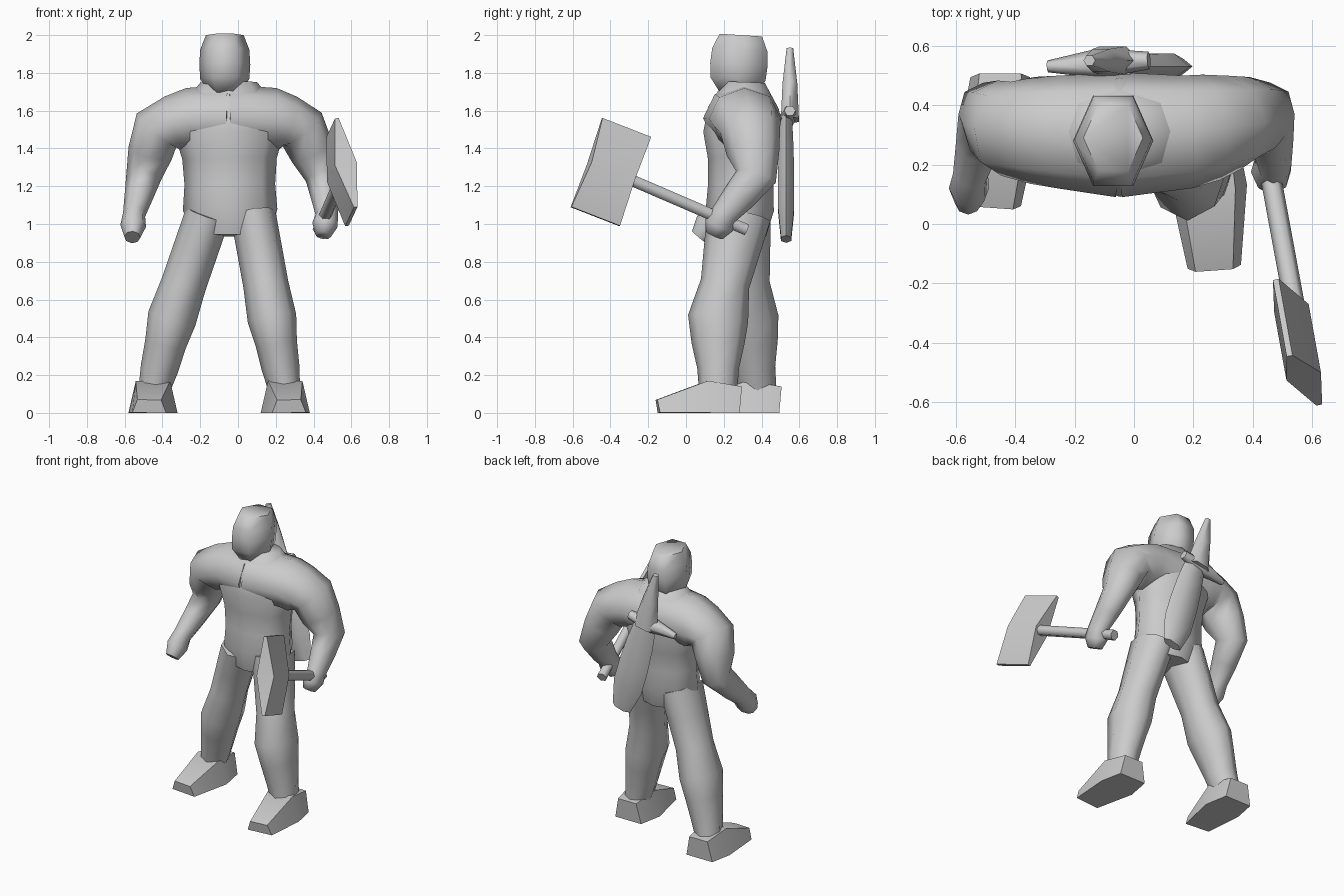
import bpy
import bmesh
from math import cos, sin, pi, sqrt, radians
from mathutils import Vector

default_cube = bpy.data.objects.get("Cube")
if default_cube:
    bpy.data.objects.remove(default_cube, do_unlink=True)

# One plain grey covers the whole figure
GREY = (0.6, 0.6, 0.6, 1)
grey = bpy.data.materials.new("plain_grey")
grey.use_nodes = True
grey.diffuse_color = GREY
shader = grey.node_tree.nodes["Principled BSDF"]
shader.inputs["Base Color"].default_value = GREY

SIDEWAYS = Vector((1, 0, 0))
BACKWARD = Vector((0, 1, 0))


def spread_along(joints, count):
    """Place count points along a jointed path, evenly over its segments."""
    points = [Vector(joint) for joint in joints]
    segments = len(points) - 1
    placed = []
    for i in range(count):
        position = i * segments / (count - 1)
        index = min(int(position), segments - 1)
        placed.append(points[index].lerp(points[index + 1], position - index))
    return placed


def add_object(name, bm):
    """Turn the finished bmesh into a smooth grey object with crisp edges."""
    bmesh.ops.recalc_face_normals(bm, faces=bm.faces)
    mesh = bpy.data.meshes.new(name)
    bm.to_mesh(mesh)
    bm.free()
    mesh.materials.append(grey)
    mesh.shade_smooth()
    mesh.set_sharp_from_angle(angle=radians(70))
    bpy.context.collection.objects.link(bpy.data.objects.new(name, mesh))


def limb(name, joints, widths, depths=None, ratio=1, side=SIDEWAYS,
         sides=8, taper=1):
    """Skin rings set square to a jointed path. Half widths lie along the
    side direction; half depths are listed, or a ratio of the widths.
    Taper narrows the upper half of every ring."""
    bm = bmesh.new()
    depths = depths or [width * ratio for width in widths]
    centres = spread_along(joints, len(widths))
    last = len(centres) - 1
    # Four-sided rings are turned and enlarged so they become boxes
    phase, grow = (pi / 4, sqrt(2)) if sides == 4 else (0, 1)
    rings = []
    for i, centre in enumerate(centres):
        ahead = centres[min(i + 1, last)]
        behind = centres[max(i - 1, 0)]
        tangent = (ahead - behind).normalized()
        across = (side - tangent * side.dot(tangent)).normalized()
        upward = tangent.cross(across)
        ring = []
        for k in range(sides):
            angle = phase + 2 * pi * k / sides
            narrow = taper if sin(angle) > 0 else 1
            offset = across * cos(angle) * widths[i] * narrow
            offset += upward * sin(angle) * depths[i]
            ring.append(bm.verts.new(centre + offset * grow))
        rings.append(ring)
    for lower, upper in zip(rings, rings[1:]):
        for k in range(sides):
            n = (k + 1) % sides
            bm.faces.new((lower[k], lower[n], upper[n], upper[k]))
    bm.faces.new(rings[0])
    bm.faces.new(rings[-1])
    add_object(name, bm)


def arm(name, *joints):
    """Arm grown out of the chest: broad shoulder, thin wrist, small fist."""
    limb(name, joints,
         (.21, .2, .19, .18, .16, .14, .11, .09, .07, .08, .05),
         ratio=.85, side=BACKWARD)


def leg(side_name, hip, knee, ankle):
    """Leg with a bulging knee guard and a wedge shoe pointing forward."""
    limb(side_name + "_leg", (hip, knee, ankle),
         (.12, .12, .12, .13, .11, .1, .08),
         (.17, .15, .13, .16, .14, .11, .1))
    x, y, _ = ankle
    outward = .02 if x > 0 else -.02
    heights = (.07, .085, .035)
    heel, instep, toe = heights
    path = ((x, y + .12, heel), (x, y - .05, instep),
            (x + outward, y - .32, toe))
    limb(side_name + "_foot", path, (.1, .13, .09), heights,
         sides=4, taper=.7)


# Body and head
limb("torso", ((-.04, .28, .94), (-.05, .31, 1.75)),
     (.2, .25, .24, .25, .29, .26, .15), ratio=.72)
limb("head", ((-.07, .27, 1.69), (-.07, .29, 2)),
     (.08, .13, .135, .13, .1), ratio=1.3, sides=6)

# Arms: chest, collar, shoulder, elbow, wrist, fingertips
arm("right_arm", (-.05, .3, 1.56), (-.25, .31, 1.56), (-.43, .32, 1.5),
    (-.5, .37, 1.25), (-.55, .17, 1.05), (-.56, .07, .93))
arm("left_arm", (-.05, .3, 1.56), (.18, .31, 1.56), (.34, .34, 1.5),
    (.45, .37, 1.25), (.47, .2, 1.05), (.45, .15, .94))

# Legs in a wide stride, left one forward
leg("left", (.08, .28, 1.05), (.18, .17, .5), (.25, .17, .1))
leg("right", (-.16, .28, 1.05), (-.35, .33, .5), (-.45, .38, .1))

# Axe held in the left hand, its head a plate swollen in the middle
limb("axe_handle", ((.43, .32, .97), (.55, -.33, 1.25)), (.035, .035),
     sides=6)
limb("axe_head", ((.6, -.48, 1.04), (.5, -.315, 1.51)), (.01, .06, .01),
     (.14, .125, .14), side=Vector((1, .18, 0)), sides=4)

# Sheathed sword slung across the back
limb("scabbard", ((.13, .53, .92), (-.06, .53, 1.56)),
     (.07, .11, .11, .1, .08), ratio=.45, sides=6)
limb("sword_guard", ((-.29, .53, 1.53), (.05, .55, 1.6)), (.02, .05, .03),
     side=BACKWARD, sides=6)
limb("sword_grip", ((-.07, .55, 1.55), (-.15, .55, 1.93)), (.09, .06, .02),
     (.055, .045, .02), sides=6)
